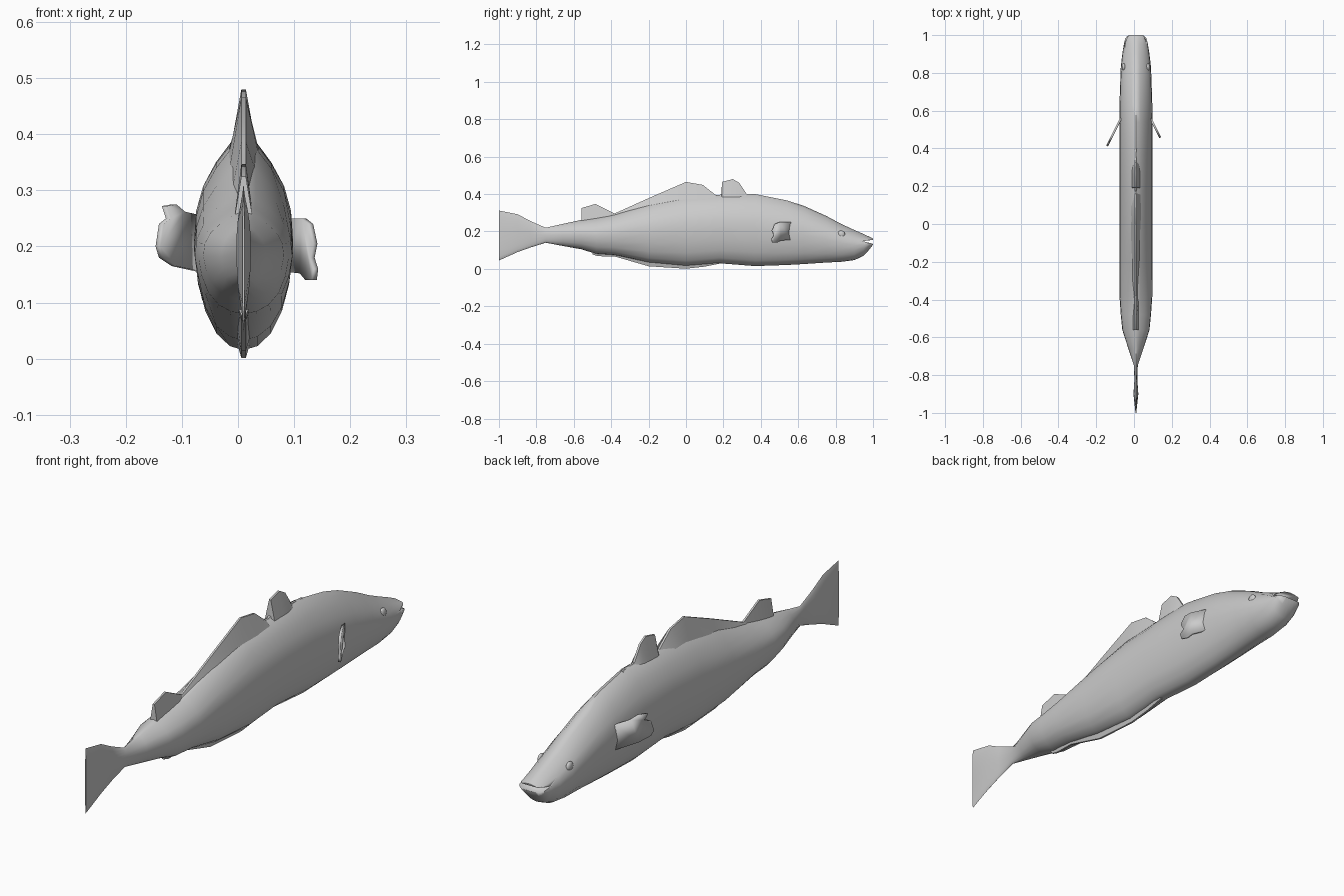
import bpy, bmesh, math

if "Cube" in bpy.data.objects:
    bpy.data.objects.remove(bpy.data.objects["Cube"])

CX = 0.01  # the body sits slightly off centre


def finish(name, bm, angle=50):
    bmesh.ops.recalc_face_normals(bm, faces=bm.faces)
    me = bpy.data.meshes.new(name)
    bm.to_mesh(me)
    bm.free()
    ob = bpy.data.objects.new(name, me)
    bpy.context.collection.objects.link(ob)
    bpy.ops.object.select_all(action='DESELECT')
    bpy.context.view_layer.objects.active = ob
    ob.select_set(True)
    bpy.ops.object.shade_smooth_by_angle(angle=math.radians(angle))
    return ob


def loft(name, rings):
    """Skin closed rings of equal length and cap both ends."""
    bm = bmesh.new()
    vs = [[bm.verts.new(p) for p in r] for r in rings]
    n = len(vs[0])
    for a, b in zip(vs, vs[1:]):
        for i in range(n):
            j = (i + 1) % n
            bm.faces.new((a[i], a[j], b[j], b[i]))
    bm.faces.new(vs[0])
    bm.faces.new(vs[-1])
    return finish(name, bm)


# Half cross-section: width fraction, height fraction
HALF = [(0, 0), (.28, .02), (.55, .08), (.78, .19), (.93, .34), (1, .5),
        (.96, .64), (.82, .76), (.56, .87), (.25, .965), (0, 1)]
SECTION = HALF + [(-w, t) for w, t in HALF[-2:0:-1]]


def body_ring(y, z0, z1, hw):
    return [(CX + hw * w, y, z0 + (z1 - z0) * t) for w, t in SECTION]


# Body with tail: y, bottom, top, half width
STATIONS = [
    (-1.0, .045, .312, .002), (-.9, .09, .292, .013), (-.83, .115, .255, .008),
    (-.75, .14, .22, .010), (-.66, .123, .24, .040), (-.56, .105, .262, .072),
    (-.48, .08, .275, .080), (-.38, .073, .292, .087), (-.2, .033, .347, .088),
    (0, .015, .388, .088), (.18, .03, .395, .088), (.37, .015, .40, .088),
    (.54, .021, .366, .088), (.63, .026, .337, .087), (.75, .034, .283, .083),
    (.83, .038, .24, .080), (.9, .047, .208, .072), (.95, .07, .186, .064),
    (.98, .103, .172, .057), (1.0, .13, .162, .048)]
body = loft("fish_body", [body_ring(*s) for s in STATIONS])

# Mouth: wedge cut into the snout
mouth = loft("mouth_cutter", [
    [(x, .945, .148), (x, 1.05, .162), (x, 1.05, .12), (x, .985, .138)]
    for x in (-.2, .2)])
mouth.hide_render = True
mouth.hide_set(True)
cut = body.modifiers.new("mouth", 'BOOLEAN')
cut.operation = 'DIFFERENCE'
cut.object = mouth


# Ridge fins: y, edge height, root height; wedge-shaped in section
def ridge(name, pts, root_w):
    loft(name, [[(CX - root_w, y, r), (CX - .004, y, z),
                 (CX + .004, y, z), (CX + root_w, y, r)] for y, z, r in pts])


ridge("main_dorsal_fin", [(-.42, .283, .25), (-.38, .297, .25), (-.18, .387, .31),
                          (0, .465, .35), (.09, .449, .36), (.175, .382, .36)], .03)
ridge("front_dorsal_fin", [(.165, .39, .36), (.19, .40, .36), (.192, .465, .36),
                           (.25, .48, .36), (.285, .46, .36), (.305, .43, .36),
                           (.325, .40, .36), (.40, .395, .36)], .026)
ridge("rear_dorsal_fin", [(-.56, .325, .24), (-.485, .347, .24), (-.375, .293, .25)], .018)
ridge("belly_keel", [(-.5, .077, .11), (-.47, .068, .11), (-.38, .066, .10),
                     (-.2, .014, .06), (0, .001, .05), (.1, .012, .05), (.2, .032, .05)], .018)


# Pectoral fins: thin ragged plates that sweep back from the flanks
def pectoral(name, outline, side, root):
    bm = bmesh.new()
    bm.faces.new([bm.verts.new((side * (root + .5 * (.55 - y)), y, z))
                  for y, z in outline])
    ob = finish(name, bm)
    sol = ob.modifiers.new("thickness", 'SOLIDIFY')
    sol.thickness = .01
    sol.offset = 0


pectoral("right_pectoral_fin",
         [(.56, .25), (.50, .25), (.475, .24), (.46, .205), (.47, .18), (.457, .16),
          (.462, .14), (.485, .14), (.505, .152), (.56, .155)], 1, .092)
pectoral("left_pectoral_fin",
         [(.56, .155), (.56, .255), (.50, .262), (.47, .275), (.435, .272), (.45, .25),
          (.425, .24), (.413, .2), (.425, .18), (.47, .165)], -1, .074)

# Eyes
for name, s in (("left_eye", -1), ("right_eye", 1)):
    bm = bmesh.new()
    bmesh.ops.create_uvsphere(bm, u_segments=16, v_segments=10, radius=.02)
    for v in bm.verts:
        v.co.x = v.co.x * .5 + CX + s * .064
        v.co.y += .83
        v.co.z += .185
    finish(name, bm)
